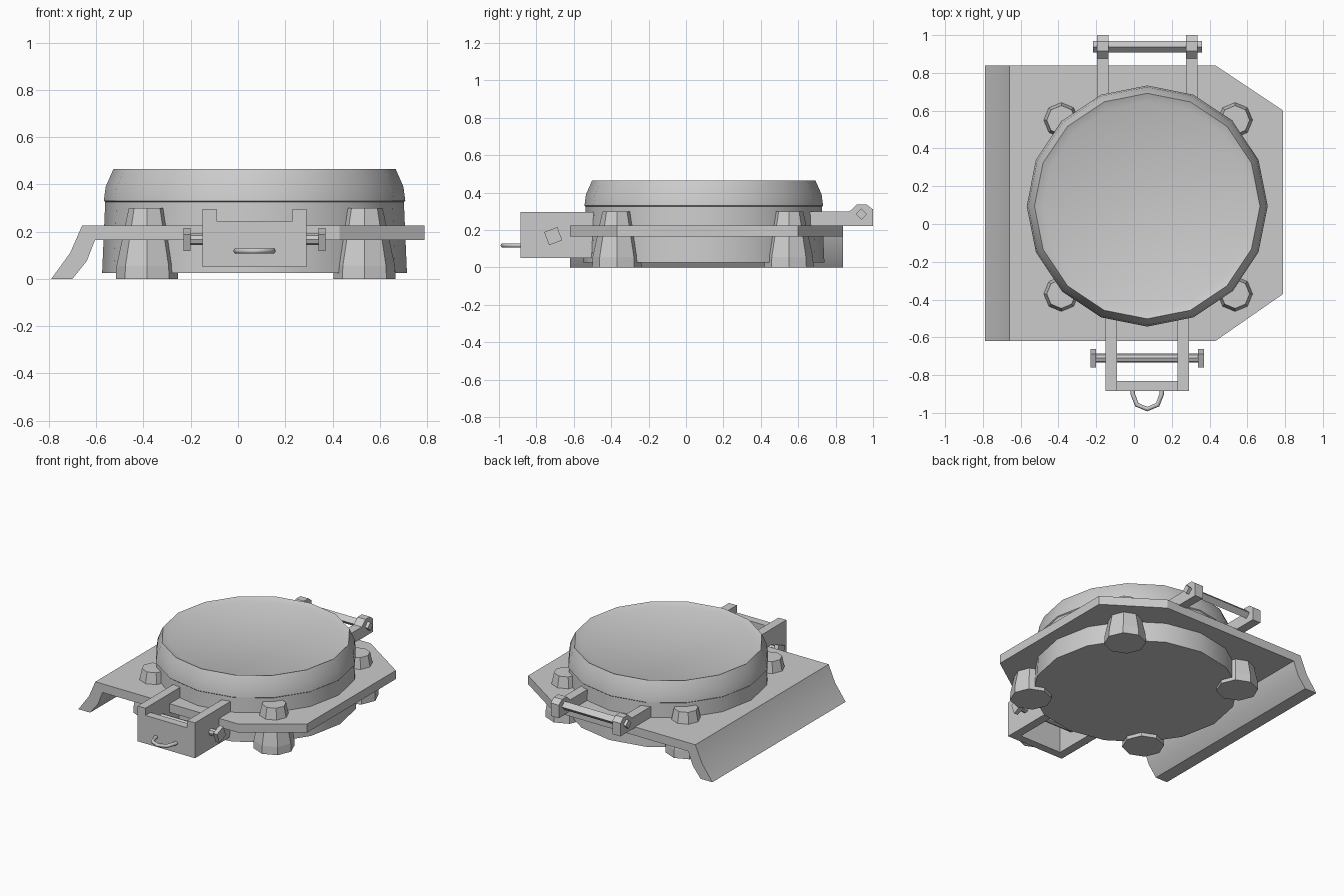
import bpy, bmesh, math
from mathutils import Vector

if "Cube" in bpy.data.objects:
    bpy.data.objects.remove(bpy.data.objects["Cube"])

CX, CY = 0.07, 0.095   # drum centre


def finish(name, bm, smooth=None):
    bmesh.ops.recalc_face_normals(bm, faces=bm.faces)
    me = bpy.data.meshes.new(name)
    bm.to_mesh(me)
    bm.free()
    ob = bpy.data.objects.new(name, me)
    bpy.context.collection.objects.link(ob)
    if smooth:
        bpy.ops.object.select_all(action='DESELECT')
        ob.select_set(True)
        bpy.context.view_layer.objects.active = ob
        bpy.ops.object.shade_smooth_by_angle(angle=math.radians(smooth))
    return ob


def lathe(name, profile, sides, place, start=0.0, smooth=None):
    """Capped stack of rings; place(u, v, h) maps ring coordinates to space."""
    bm = bmesh.new()
    rings = []
    for r, h in profile:
        rings.append([bm.verts.new(place(r * math.cos(a), r * math.sin(a), h))
                      for a in (start + math.tau * i / sides for i in range(sides))])
    for lo, hi in zip(rings, rings[1:]):
        for i in range(sides):
            j = (i + 1) % sides
            bm.faces.new((lo[i], lo[j], hi[j], hi[i]))
    bm.faces.new(rings[0])
    bm.faces.new(rings[-1])
    return finish(name, bm, smooth)


def prism_mesh(points, place, a, b):
    """Extrude a 2D outline from a to b."""
    bm = bmesh.new()
    f = bm.faces.new([bm.verts.new(place(u, v, a)) for u, v in points])
    ext = bmesh.ops.extrude_face_region(bm, geom=[f])
    move = Vector(place(0, 0, b)) - Vector(place(0, 0, a))
    bmesh.ops.translate(bm, vec=move,
                        verts=[v for v in ext['geom'] if isinstance(v, bmesh.types.BMVert)])
    return bm


def along_x(y, z):
    return lambda u, v, h: (h, y + u, z + v)


def upright(x, y):
    return lambda u, v, h: (x + u, y + v, h)


# Base plate with bent lip on the left, front and back right corners cut off
plate = prism_mesh([(-0.66, 0.225), (-0.71, 0.11), (-0.79, 0), (-0.70, 0),
                    (-0.64, 0.075), (-0.605, 0.165), (0.79, 0.165), (0.79, 0.225)],
                   lambda u, v, h: (u, h, v), -0.62, 0.84)
bmesh.ops.recalc_face_normals(plate, faces=plate.faces)
for y1, y2, s in ((-0.62, -0.37, -1), (0.84, 0.60, 1)):
    normal = Vector((abs(y2 - y1), s * 0.36, 0)).normalized()
    cut = bmesh.ops.bisect_plane(plate, geom=plate.verts[:] + plate.edges[:] + plate.faces[:],
                                 plane_co=(0.43, y1, 0), plane_no=normal, clear_outer=True)
    bmesh.ops.holes_fill(plate, edges=[e for e in plate.edges if e.is_boundary], sides=0)
finish("base_plate", plate, 30)

# Round drum with stepped lid band and shallow recessed top
lathe("drum", [(0.645, 0.025), (0.632, 0.325), (0.638, 0.33), (0.630, 0.39),
               (0.597, 0.465), (0.553, 0.447)], 16, upright(CX, CY), smooth=30)

# Four tapered feet passing through the plate
for x, xn in ((-0.385, "left"), (0.535, "right")):
    for y, yn in ((-0.37, "front"), (0.55, "back")):
        lathe(f"foot_{yn}_{xn}", [(0.132, 0), (0.129, 0.055), (0.077, 0.30)],
              8, upright(x, y))

# Front bracket: two side arms and a front panel
box = lambda u, v, h: (h, u, v)
arm = [(-0.885, 0.05), (-0.48, 0.05), (-0.48, 0.295), (-0.885, 0.295)]
for s, n in ((-1, "left"), (1, "right")):
    a, b = sorted((CX + s * 0.16, CX + s * 0.22))
    finish(f"bracket_arm_{n}", prism_mesh(arm, box, a, b))
panel = [(-0.885, 0.05), (-0.83, 0.05), (-0.83, 0.245), (-0.885, 0.245)]
finish("bracket_front", prism_mesh(panel, box, CX - 0.16, CX + 0.16))

# Cross pin through the front bracket with square heads
lathe("bracket_pin", [(0.024, -0.21), (0.024, 0.35)], 8, along_x(-0.71, 0.167))
for h, n in ((-0.23, "left"), (0.34, "right")):
    lathe(f"pin_head_{n}", [(0.053, h), (0.053, h + 0.03)], 4,
          along_x(-0.71, 0.167), start=math.radians(-24))

# Pull handle on the front panel
cu = bpy.data.curves.new("pull_handle", 'CURVE')
cu.dimensions = '3D'
cu.bevel_depth = 0.012
cu.bevel_resolution = 1
cu.use_fill_caps = True
path = [(-0.077, -0.87), (-0.077, -0.90), (-0.055, -0.957), (0, -0.98),
        (0.055, -0.957), (0.077, -0.90), (0.077, -0.87)]
sp = cu.splines.new('POLY')
sp.points.add(len(path) - 1)
for p, (x, y) in zip(sp.points, path):
    p.co = (CX + x, y, 0.118, 1)
bpy.context.collection.objects.link(bpy.data.objects.new("pull_handle", cu))

# Back lugs with raised eye ends, carrying a square bar
lug = [(0.58, 0.22), (1.0, 0.22), (1.0, 0.31), (0.965, 0.337), (0.915, 0.337),
       (0.875, 0.30), (0.58, 0.30)]
for s, n in ((-1, "left"), (1, "right")):
    a, b = sorted((CX + s * 0.205, CX + s * 0.267))
    finish(f"back_lug_{n}", prism_mesh(lug, box, a, b))
lathe("back_bar", [(0.03, -0.217), (0.03, 0.36)], 4, along_x(0.938, 0.285))
